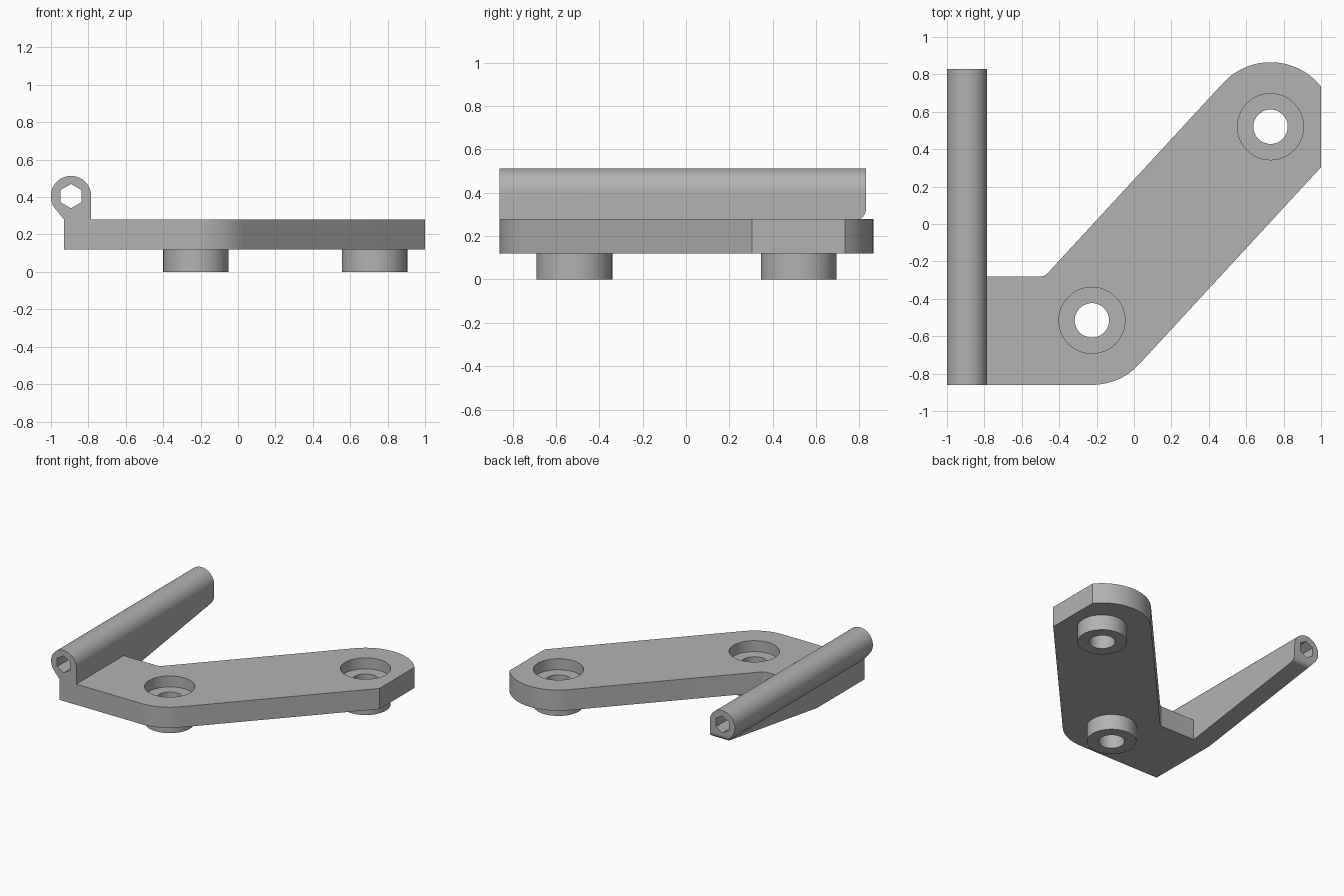
import bpy
import bmesh
from math import sin, cos, pi, radians, sqrt
from mathutils import Vector

cube = bpy.data.objects.get("Cube")
if cube:
    bpy.data.objects.remove(cube, do_unlink=True)

grey = bpy.data.materials.new("light grey")
grey.use_nodes = True
tone = (0.45, 0.45, 0.45, 1)
grey.diffuse_color = tone
grey.node_tree.nodes["Principled BSDF"].inputs["Base Color"].default_value = tone


def arc(cx, cy, r, start, end, n=24):
    """Points on an arc, angles in degrees."""
    angles = [radians(start + (end - start) * i / n) for i in range(n + 1)]
    return [(cx + r * cos(a), cy + r * sin(a)) for a in angles]


def prism(name, outline, axis, lo, hi):
    """Extrude a 2D outline along an axis; the other two axes keep their order."""
    def place(p, h):
        q = list(p)
        q.insert("xyz".index(axis), h)
        return q
    bm = bmesh.new()
    face = bm.faces.new([bm.verts.new(place(p, lo)) for p in outline])
    grown = bmesh.ops.extrude_face_region(bm, geom=[face])
    for v in grown["geom"]:
        if isinstance(v, bmesh.types.BMVert):
            v.co["xyz".index(axis)] = hi
    bmesh.ops.recalc_face_normals(bm, faces=bm.faces)
    mesh = bpy.data.meshes.new(name)
    bm.to_mesh(mesh)
    bm.free()
    mesh.materials.append(grey)
    obj = bpy.data.objects.new(name, mesh)
    bpy.context.collection.objects.link(obj)
    return obj


def combine(obj, other, operation):
    """Apply an exact boolean and discard the second object."""
    bpy.context.view_layer.objects.active = obj
    mod = obj.modifiers.new("bool", "BOOLEAN")
    mod.operation = operation
    mod.solver = "EXACT"
    mod.object = other
    bpy.ops.object.modifier_apply(modifier=mod.name)
    bpy.data.objects.remove(other, do_unlink=True)


BOTTOM, TOP = 0.12, 0.28
FRONT, BACK = -0.86, 0.83
ROUND = 0.345
LEDGE = -0.28
near, far = Vector((-0.225, -0.515)), Vector((0.73, 0.52))
along = (far - near).normalized()
side = Vector((along.y, -along.x)) * ROUND
tilt = math_tilt = -42.7

# Bent plate with rounded ends, the far end trimmed flat
trim = sqrt(ROUND ** 2 - (1 - far.x) ** 2)
low_corner = far + side
low_corner += along * ((1 - low_corner.x) / along.x)
inner = near - side
outline = [(-0.93, FRONT)]
outline += arc(near.x, near.y, ROUND, -90, tilt)
outline += [tuple(low_corner)]
outline += arc(far.x, far.y, ROUND, 38.5, 180 + tilt)
outline += arc(inner.x - 0.021, LEDGE + 0.05, 0.05, 180 + tilt - 180, -90, 6)
outline += [(-0.93, LEDGE)]
bracket = prism("bracket", outline, "z", BOTTOM, TOP)

# Tube along the edge, with a web down to the plate
tube = (-0.893, 0.405)
profile = arc(*tube, 0.108, 0, 219.5, 40) + [(-0.93, TOP), (-0.93, BOTTOM), (-0.785, BOTTOM)]
arm = prism("tube_arm", profile, "y", FRONT, BACK)

# Underside of the web rises towards the free end and finishes in a small round
sweep = [(FRONT - 0.1, 0), (LEDGE, 0), (LEDGE, BOTTOM)]
sweep += arc(BACK - 0.045, 0.322, 0.045, -81, 0, 8)
sweep += [(BACK, 0.7), (FRONT - 0.1, 0.7)]
combine(arm, prism("web_trim", sweep, "x", -1.2, -0.5), "INTERSECT")
combine(bracket, arm, "UNION")

# Hexagonal bore through the tube
hexagon = arc(*tube, 0.065, 30, 330, 5)
combine(bracket, prism("hex_bore", hexagon, "y", -1, 1), "DIFFERENCE")

# Bosses under the plate, recesses above, and through holes
for centre in (near, far):
    def disc(name, r, lo, hi):
        return prism(name, arc(centre.x, centre.y, r, 0, 352.5, 47), "z", lo, hi)
    combine(bracket, disc("boss", 0.175, 0, BOTTOM + 0.02), "UNION")
    combine(bracket, disc("recess", 0.177, 0.195, 0.4), "DIFFERENCE")
    combine(bracket, disc("screw_hole", 0.092, -0.1, 0.4), "DIFFERENCE")

# Smooth the round surfaces, keep the edges sharp
bpy.ops.object.select_all(action="DESELECT")
bracket.select_set(True)
bpy.context.view_layer.objects.active = bracket
bpy.ops.object.shade_smooth_by_angle(angle=radians(25))
